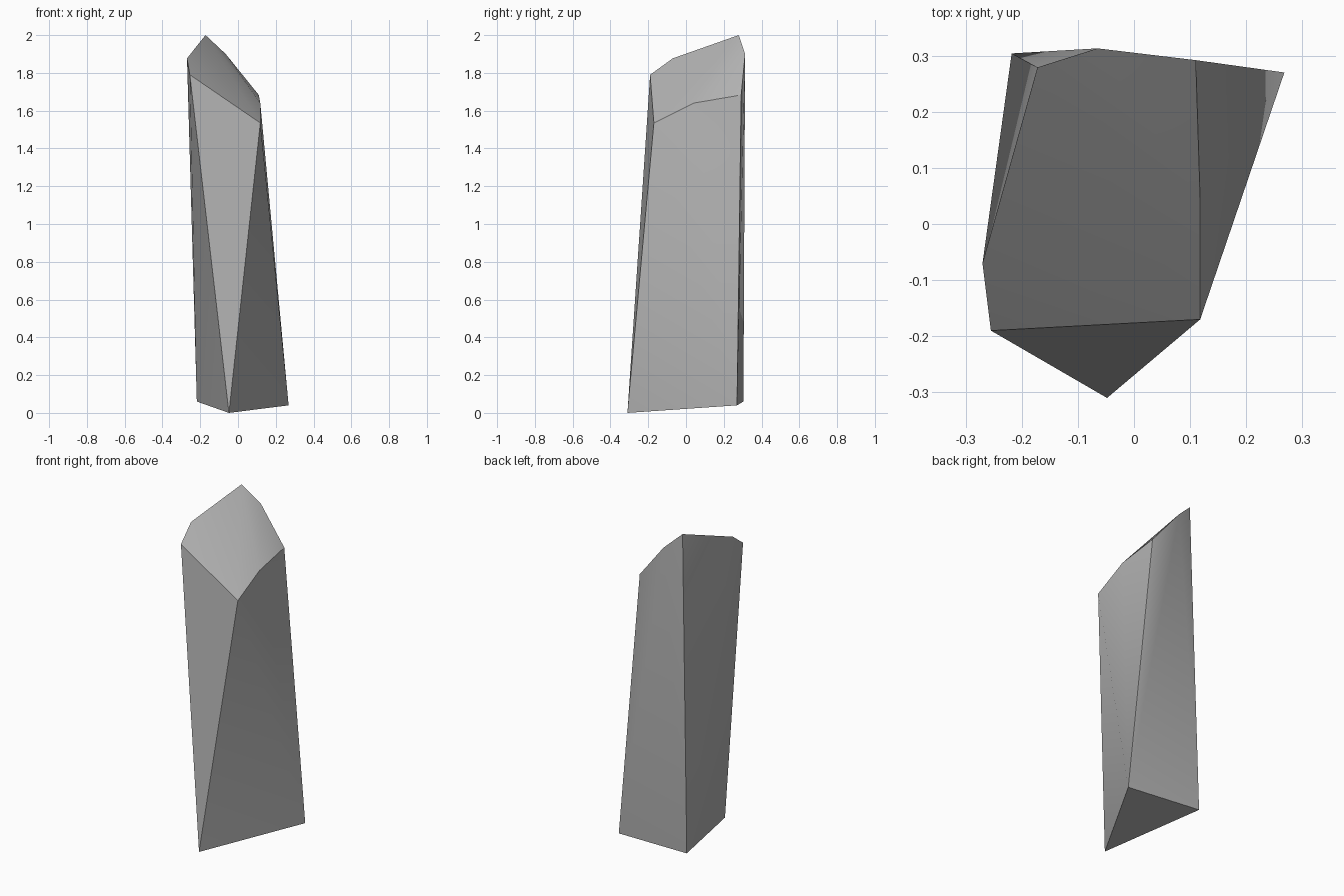
import bpy, bmesh, math

cube = bpy.data.objects.get("Cube")
if cube:
    bpy.data.objects.remove(cube, do_unlink=True)

# Plain grey stone
stone = bpy.data.materials.new("grey_stone")
stone.use_nodes = True
grey = (0.45, 0.45, 0.45, 1)
stone.diffuse_color = grey
bsdf = stone.node_tree.nodes["Principled BSDF"]
bsdf.inputs["Base Color"].default_value = grey
bsdf.inputs["Roughness"].default_value = 0.8

# Three-cornered foot
foot = [(-0.048, -0.31, 0), (0.268, 0.27, 0.04), (-0.218, 0.304, 0.06)]

# Slanted crown, from the front corner round to the left
crown = [(-0.255, -0.19, 1.79), (0.118, -0.17, 1.535), (0.118, 0.04, 1.64),
         (0.11, 0.292, 1.683), (-0.065, 0.313, 1.9), (-0.172, 0.279, 2),
         (-0.27, -0.07, 1.877)]

# The faceted shard is the convex skin around its corners
bm = bmesh.new()
for co in foot + crown:
    bm.verts.new(co)
bmesh.ops.convex_hull(bm, input=bm.verts[:])
bmesh.ops.recalc_face_normals(bm, faces=bm.faces[:])
mesh = bpy.data.meshes.new("stone_shard")
bm.to_mesh(mesh)
bm.free()
mesh.materials.append(stone)

shard = bpy.data.objects.new("stone_shard", mesh)
bpy.context.collection.objects.link(shard)

# Soft within each facet, crisp between them
bpy.ops.object.select_all(action='DESELECT')
shard.select_set(True)
bpy.context.view_layer.objects.active = shard
bpy.ops.object.shade_smooth_by_angle(angle=math.radians(32))
